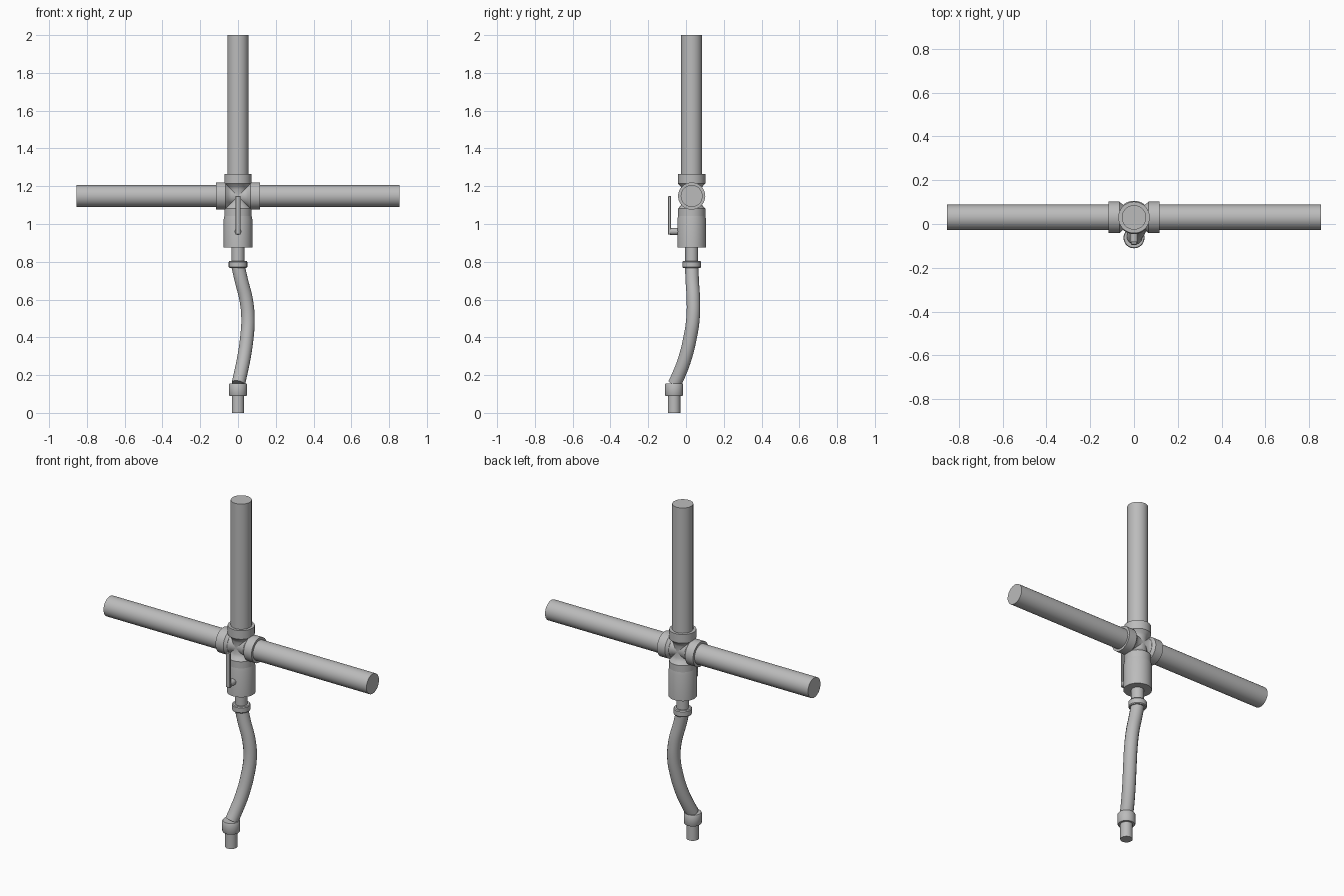
import bpy
import math
from mathutils import Vector

cube = bpy.data.objects.get("Cube")
if cube:
    bpy.data.objects.remove(cube)

metal = bpy.data.materials.new("grey_metal")
metal.use_nodes = True
metal.diffuse_color = (0.5, 0.5, 0.5, 1)
metal.node_tree.nodes["Principled BSDF"].inputs["Base Color"].default_value = (0.5, 0.5, 0.5, 1)

SIDES = 40
AXIS_Y = 0.03
CROSS = Vector((0, AXIS_Y, 1.148))
UP, DOWN = Vector((0, 0, 1)), Vector((0, 0, -1))
LEFT, RIGHT = Vector((1, 0, 0)), Vector((-1, 0, 0))
FRONT = Vector((0, -1, 0))


def lathe(name, origin, axis, profile, sides=SIDES):
    """Closed turned part; profile is (distance along axis, radius)."""
    turn = axis.to_track_quat('Z', 'Y')
    verts, faces = [], []
    for d, r in profile:
        for i in range(sides):
            a = 2 * math.pi * i / sides
            verts.append(origin + turn @ Vector((r * math.cos(a), r * math.sin(a), d)))
    for k in range(len(profile) - 1):
        for i in range(sides):
            j = (i + 1) % sides
            faces.append((k * sides + i, k * sides + j, (k + 1) * sides + j, (k + 1) * sides + i))
    faces.append(tuple(reversed(range(sides))))
    faces.append(tuple(range((len(profile) - 1) * sides, len(profile) * sides)))
    mesh = bpy.data.meshes.new(name)
    mesh.from_pydata(verts, [], faces)
    return finish(name, mesh)


def finish(name, mesh):
    obj = bpy.data.objects.new(name, mesh)
    bpy.context.collection.objects.link(obj)
    mesh.materials.append(metal)
    bpy.ops.object.select_all(action='DESELECT')
    obj.select_set(True)
    bpy.context.view_layer.objects.active = obj
    bpy.ops.object.shade_smooth_by_angle(angle=math.radians(35))
    return obj


# Cross fitting: four flared sockets meeting at the centre
socket = [(0, 0.05), (0.035, 0.05), (0.05, 0.057), (0.066, 0.072), (0.117, 0.072)]
for name, axis in (("top", UP), ("bottom", DOWN), ("left", LEFT), ("right", RIGHT)):
    lathe(name + "_socket", CROSS, axis, socket)

# Long pipes
lathe("top_pipe", CROSS, UP, [(0.05, 0.056), (0.852, 0.056)])
lathe("left_pipe", CROSS, LEFT, [(0.05, 0.058), (0.854, 0.058)])
lathe("right_pipe", CROSS, RIGHT, [(0.05, 0.058), (0.854, 0.058)])

# Valve body, hanging below the cross
lathe("valve_body", Vector((0, AXIS_Y, 0.875)), UP,
      [(0, 0.076), (0.15, 0.076), (0.168, 0.072), (0.19, 0.07)])
lathe("valve_outlet", Vector((0, AXIS_Y, 0.79)), UP, [(0, 0.034), (0.1, 0.034)])

# Lever and its stem
lathe("lever_stem", Vector((0, -0.03, 0.96)), FRONT, [(0, 0.018), (0.055, 0.018)], 20)
bpy.ops.mesh.primitive_cube_add(size=1, location=(0, -0.087, 1.046))
lever = bpy.context.object
lever.name = "lever"
lever.scale = (0.027, 0.016, 0.205)
lever.data.materials.append(metal)
bpy.ops.object.transform_apply(location=False, rotation=False)
bevel = lever.modifiers.new("soft_edges", 'BEVEL')
bevel.width = 0.003

# Hose couplings
lathe("upper_coupling", Vector((0, AXIS_Y, 0.767)), UP,
      [(0, 0.045), (0.005, 0.049), (0.033, 0.049), (0.038, 0.045)])
END = Vector((0, -0.063, 0))
lathe("hose_nozzle", END, UP, [(0, 0.033), (0.1, 0.033)])
lathe("lower_coupling", END, UP,
      [(0.09, 0.045), (0.095, 0.048), (0.15, 0.048), (0.155, 0.045)])

# Bent flexible hose
path = [(0, 0.03, 0.78), (0.018, 0.033, 0.70), (0.043, 0.039, 0.60), (0.053, 0.037, 0.50),
        (0.047, 0.022, 0.40), (0.031, -0.005, 0.29), (0.012, -0.039, 0.20), (0.002, -0.06, 0.155)]
curve = bpy.data.curves.new("hose_path", 'CURVE')
curve.dimensions = '3D'
curve.bevel_depth = 0.036
curve.bevel_resolution = 6
curve.use_fill_caps = True
spline = curve.splines.new('BEZIER')
spline.resolution_u = 5
spline.bezier_points.add(len(path) - 1)
for point, co in zip(spline.bezier_points, path):
    point.co = co
    point.handle_left_type = point.handle_right_type = 'AUTO'
helper = bpy.data.objects.new("hose_path", curve)
bpy.context.collection.objects.link(helper)
bpy.context.view_layer.update()
hose_mesh = bpy.data.meshes.new_from_object(helper.evaluated_get(bpy.context.evaluated_depsgraph_get()))
bpy.data.objects.remove(helper)
hose_mesh.materials.clear()
finish("hose", hose_mesh)
